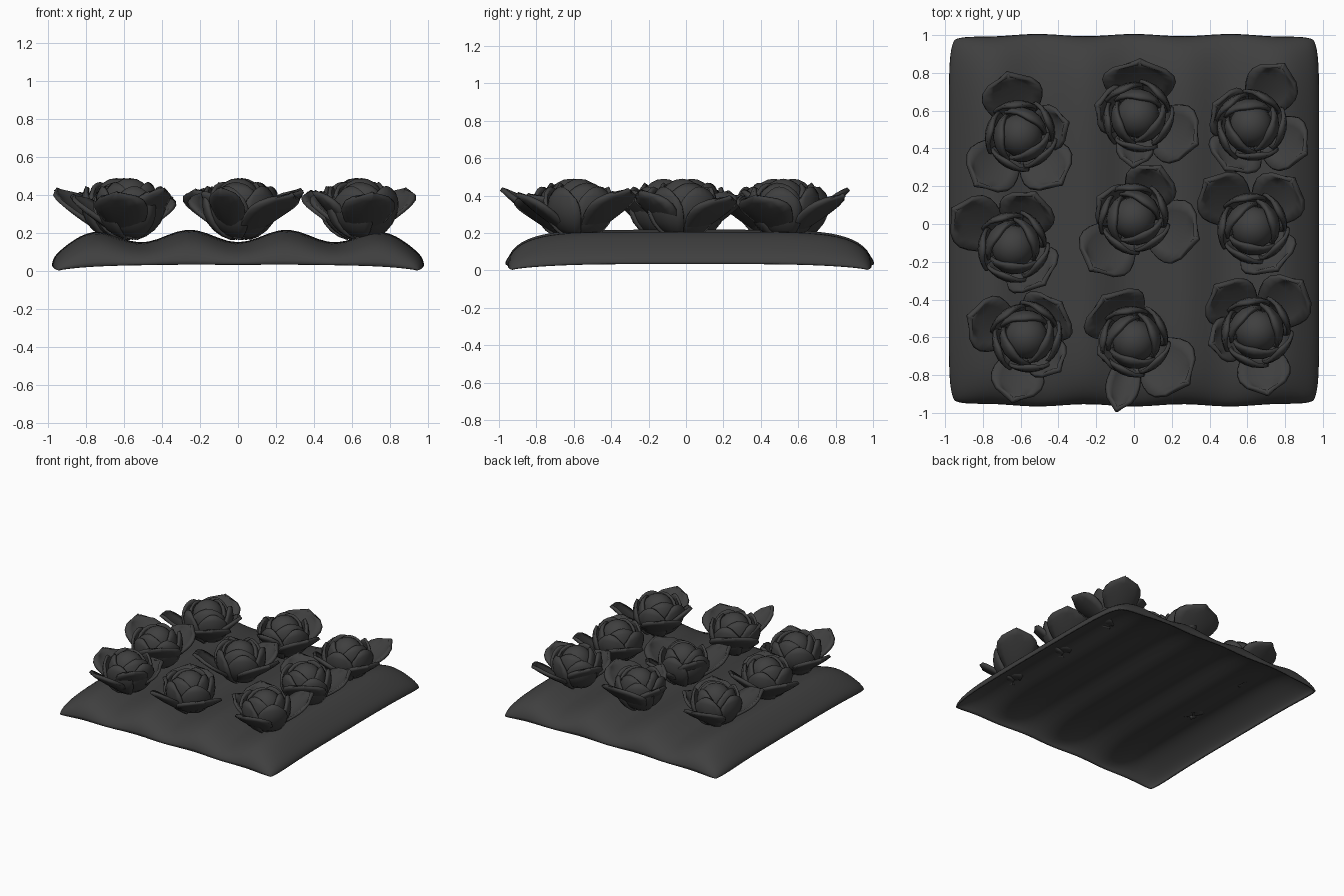
import bpy, bmesh, math, random
from math import sin, cos, pi, radians

if "Cube" in bpy.data.objects:
    bpy.data.objects.remove(bpy.data.objects["Cube"])

random.seed(4)
mat = bpy.data.materials.new("charcoal")
mat.diffuse_color = (0.05, 0.05, 0.05, 1)
mat.use_nodes = True
mat.node_tree.nodes["Principled BSDF"].inputs["Base Color"].default_value = mat.diffuse_color


def finish(name, bm, thickness=0, offset=-1):
    me = bpy.data.meshes.new(name)
    bm.normal_update()
    bm.to_mesh(me)
    bm.free()
    ob = bpy.data.objects.new(name, me)
    bpy.context.collection.objects.link(ob)
    me.materials.append(mat)
    if thickness:
        mod = ob.modifiers.new("thickness", 'SOLIDIFY')
        mod.thickness, mod.offset = thickness, offset
    bpy.ops.object.select_all(action='DESELECT')
    ob.select_set(True)
    bpy.context.view_layer.objects.active = ob
    bpy.ops.object.shade_smooth_by_angle(angle=radians(40))
    return ob


def patch(bm, nu, nv, point):
    """Grid surface from point(u, v), u in 0..1 and v in -1..1."""
    rows = [[bm.verts.new(point(i / nu, 2 * j / nv - 1)) for j in range(nv + 1)]
            for i in range(nu + 1)]
    for a, b in zip(rows, rows[1:]):
        for j in range(nv):
            bm.faces.new((a[j], b[j], b[j + 1], a[j + 1]))


# Rippled, draped ground sheet with an open underside
def ground_point(u, v):
    tx, ty = sin((2 * u - 1) * pi / 2), sin(v * pi / 2)
    pull = 1 - 0.03 * (tx * ty) ** 12
    x, y = 0.98 * tx * pull, 0.98 * ty * pull
    wave = cos(2 * pi * x / 0.51)
    rim = 0.005 + 0.03 * (1 - (tx * ty) ** 4)
    top = 0.185 - 0.033 * wave
    k = math.sqrt(max(0, 1 - tx ** 8)) * math.sqrt(max(0, 1 - ty ** 6))
    y += 0.006 * wave * ty ** 9
    return x, y + 0.02, rim + (top - rim) * k


bm = bmesh.new()
patch(bm, 56, 40, ground_point)
finish("ground_sheet", bm, 0.012)


# Spreading outer petal, spoon shaped with a raised tip
def outer_petal(bm, c, ang, length, half, z_tip=0.42):
    a = radians(ang)

    def point(u, v):
        u = 0.06 + 0.94 * u
        w = half * (max(0, sin(pi * u ** 1.8)) ** 0.65 + 0.2 * (1 - u)) + 0.012
        r = length * u - 0.02 * v * v * u
        z = 0.175 + (z_tip - 0.175) * u ** 1.3 + 0.035 * v * v * sin(pi * u)
        s = v * w
        return c[0] + r * cos(a) - s * sin(a), c[1] + r * sin(a) + s * cos(a), z
    patch(bm, 8, 6, point)


# Cupped inner petal, a leaf-shaped patch of a sphere
def cup_petal(bm, c, ang, radius, zc, span, top):
    a = radians(ang)

    def point(u, v):
        e = radians(-78 + (top + 78) * u - 12 * v * v * u ** 3)
        az = a + radians(span) * v * (1 - 0.45 * u ** 5)
        r = radius * (1 + 0.05 * v)
        return (c[0] + r * cos(e) * cos(az), c[1] + r * cos(e) * sin(az),
                zc + r * sin(e))
    patch(bm, 7, 6, point)


# Flower centres, each with its outer petals: angle, length, half width
flowers = [
    ((-0.60, 0.47), [(102, .34, .14), (228, .36, .13), (310, .34, .13), (15, .26, .10)]),
    ((0.02, 0.57), [(88, .30, .17), (335, .35, .14), (265, .27, .08), (165, .23, .11)]),
    ((0.62, 0.52), [(62, .37, .12), (333, .33, .13), (240, .27, .13), (150, .23, .12)]),
    ((-0.64, -0.12), [(148, .38, .13), (68, .31, .13), (310, .26, .14)]),
    ((0.00, 0.03), [(63, .31, .12), (342, .36, .15), (230, .36, .14), (150, .22, .10)]),
    ((0.63, -0.02), [(50, .34, .13), (135, .36, .13), (300, .26, .14)]),
    ((-0.57, -0.60), [(160, .33, .13), (258, .35, .12), (45, .26, .14), (315, .25, .10)]),
    ((0.00, -0.62), [(125, .29, .16), (322, .37, .15), (256, .38, .07), (200, .20, .10)]),
    ((0.65, -0.57), [(48, .36, .13), (132, .33, .13), (280, .34, .12), (195, .26, .10)]),
]

for i, (c, petals) in enumerate(flowers, 1):
    turn = random.uniform(0, 120)
    bm = bmesh.new()
    for ang, length, half in petals:
        outer_petal(bm, c, ang, length, half, random.uniform(0.39, 0.44))
    finish(f"outer_petals_{i}", bm, 0.022, 0)

    bm = bmesh.new()
    for k in range(5):
        cup_petal(bm, c, turn + 72 * k, 0.178, 0.355, 42, 30)
    for k in range(3):
        cup_petal(bm, c, turn + 36 + 120 * k, 0.138, 0.36, 64, 48)
    finish(f"inner_petals_{i}", bm, 0.02, 0)

    bm = bmesh.new()
    bmesh.ops.create_uvsphere(bm, u_segments=16, v_segments=10, radius=0.115)
    bmesh.ops.translate(bm, verts=bm.verts, vec=(c[0], c[1], 0.375))
    finish(f"bud_{i}", bm)
